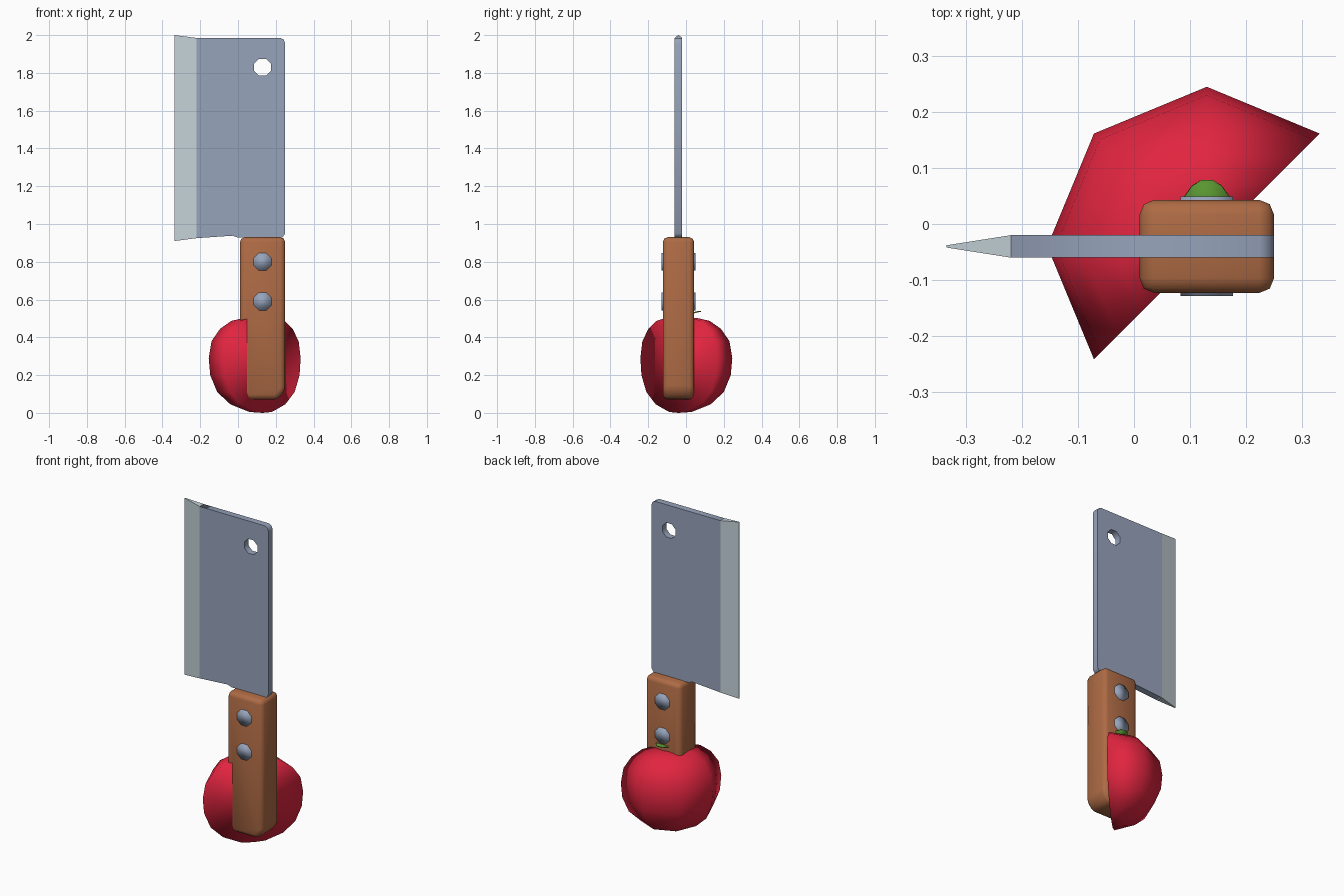
import bpy, bmesh, math
from mathutils import Vector

if "Cube" in bpy.data.objects:
    bpy.data.objects.remove(bpy.data.objects["Cube"])

CX, CY = 0.13, -0.04   # shared axis of fruit, handle and rivets


def mat(name, rgb):
    m = bpy.data.materials.new(name)
    m.diffuse_color = (*rgb, 1)
    m.use_nodes = True
    m.node_tree.nodes["Principled BSDF"].inputs["Base Color"].default_value = m.diffuse_color
    return m


RED = mat("tomato red", (0.75, 0.018, 0.05))
BROWN = mat("handle brown", (0.42, 0.145, 0.058))
STEEL = mat("blade steel", (0.31, 0.37, 0.50))
EDGE = mat("sharpened edge", (0.55, 0.64, 0.68))
GREEN = mat("leaf green", (0.10, 0.30, 0.03))


def make(name, verts, faces, material, angle=None):
    me = bpy.data.meshes.new(name)
    me.from_pydata(verts, [], faces)
    bm = bmesh.new()
    bm.from_mesh(me)
    bmesh.ops.recalc_face_normals(bm, faces=bm.faces)
    bm.to_mesh(me)
    bm.free()
    me.materials.append(material)
    ob = bpy.data.objects.new(name, me)
    bpy.context.collection.objects.link(ob)
    if angle is not None:
        smooth(ob, angle)
    return ob


def smooth(ob, angle):
    bpy.ops.object.select_all(action='DESELECT')
    ob.select_set(True)
    bpy.context.view_layer.objects.active = ob
    bpy.ops.object.shade_smooth_by_angle(angle=math.radians(angle))


def prism(name, profile, y0, y1, material):
    n = len(profile)
    verts = [(x, y, z) for y in (y0, y1) for x, z in profile]
    faces = [list(range(n)), list(range(n, 2 * n))]
    faces += [[i, (i + 1) % n, n + (i + 1) % n, n + i] for i in range(n)]
    return make(name, verts, faces, material)


# Blade plate with hanging hole
cu = bpy.data.curves.new("blade", 'CURVE')
cu.dimensions = '2D'
cu.fill_mode = 'BOTH'
cu.extrude = 0.02
outline = [(-0.22, 0.925), (-0.03, 0.938), (0.0, 0.928), (0.235, 0.928), (0.25, 0.95),
           (0.25, 1.955), (0.243, 1.975), (0.225, 1.985), (-0.22, 1.985)]
hole = [(CX + 0.048 * math.cos(math.pi / 8 + k * math.pi / 4),
         1.83 + 0.048 * math.sin(math.pi / 8 + k * math.pi / 4)) for k in range(8)]
for pts in (outline, hole):
    sp = cu.splines.new('POLY')
    sp.points.add(len(pts) - 1)
    for p, (x, z) in zip(sp.points, pts):
        p.co = (x, z, 0, 1)
    sp.use_cyclic_u = True
cu.materials.append(STEEL)
blade = bpy.data.objects.new("blade", cu)
bpy.context.collection.objects.link(blade)
blade.location.y = CY
blade.rotation_euler.x = math.pi / 2
bpy.ops.object.select_all(action='DESELECT')
blade.select_set(True)
bpy.context.view_layer.objects.active = blade
bpy.ops.object.convert(target='MESH')

# Tapered cutting edge
ev = []
for x, h, z0, z1 in ((-0.22, 0.02, 0.925, 1.985), (-0.335, 0.002, 0.91, 2.0)):
    ev += [(x, CY - h, z0), (x, CY + h, z0), (x, CY + h, z1), (x, CY - h, z1)]
make("cutting_edge", ev, [[0, 1, 2, 3], [4, 5, 6, 7]] +
     [[i, (i + 1) % 4, 4 + (i + 1) % 4, 4 + i] for i in range(4)], EDGE)

# Wooden handle
handle = prism("handle", [(0.01, 0.12), (0.05, 0.07), (0.21, 0.07), (0.25, 0.12),
                          (0.25, 0.93), (0.01, 0.93)], CY - 0.083, CY + 0.083, BROWN)
bev = handle.modifiers.new("rounding", 'BEVEL')
bev.width = 0.026
bev.segments = 2
bev.limit_method = 'ANGLE'
bpy.context.view_layer.objects.active = handle
bpy.ops.object.modifier_apply(modifier="rounding")
smooth(handle, 50)

# Octagonal rivets passing through the handle
for i, z in enumerate((0.80, 0.59)):
    ring = [(CX + 0.051 * math.cos(math.pi / 8 + k * math.pi / 4),
             z + 0.051 * math.sin(math.pi / 8 + k * math.pi / 4)) for k in range(8)]
    rivet = prism("rivet_%d" % (i + 1), ring, CY - 0.089, CY + 0.089, STEEL)
    for p in rivet.data.polygons:
        p.use_smooth = True

# Half tomato: eight-sided revolve cut by a diagonal plane
prof = [(0.07, 0.005), (0.17, 0.045), (0.24, 0.11), (0.277, 0.20), (0.285, 0.29),
        (0.27, 0.38), (0.225, 0.445), (0.165, 0.487), (0.10, 0.502), (0.05, 0.49)]
verts = [(CX + r * math.cos(a), CY + r * math.sin(a), z) for r, z in prof
         for a in [math.radians(45 + 45 * k) for k in range(5)]]
faces = []
for j in range(len(prof) - 1):
    for k in range(5):   # the fifth quad of each band closes the flat cut
        a, b = j * 5 + k, j * 5 + (k + 1) % 5
        faces.append([a, b, b + 5, a + 5])
lo, hi = len(verts), len(verts) + 1
verts += [(CX, CY, 0.0), (CX, CY, 0.47)]
top = (len(prof) - 1) * 5
for k in range(4):
    faces += [[lo, k, k + 1], [hi, top + k, top + k + 1]]
faces += [[lo, 4, 0], [hi, top + 4, top]]
faces = [f for f in faces if len(set(f)) > 2]
tomato = make("half_tomato", verts, faces, RED)
for p in tomato.data.polygons:
    p.use_smooth = True

# Calyx leaves on the tomato
for name, deg, lift in (("back_leaf", 90, 0.0), ("side_leaf", 180, 0.02)):
    a = math.radians(deg)
    d, s = Vector((math.cos(a), math.sin(a), 0)), Vector((-math.sin(a), math.cos(a), 0))
    lv = []
    for r, w, z in ((0, 0.02, 0.49), (0.05, 0.045, 0.52), (0.085, 0.042, 0.535),
                    (0.107, 0.027, 0.54), (0.119, 0.01, 0.54)):
        c = Vector((CX, CY, z + lift * r / 0.119)) + d * r
        lv += [c - s * w, c + s * w]
    leaf = make(name, lv, [[2 * i, 2 * i + 1, 2 * i + 3, 2 * i + 2] for i in range(4)], GREEN, 40)
    sol = leaf.modifiers.new("thickness", 'SOLIDIFY')
    sol.thickness = 0.007
